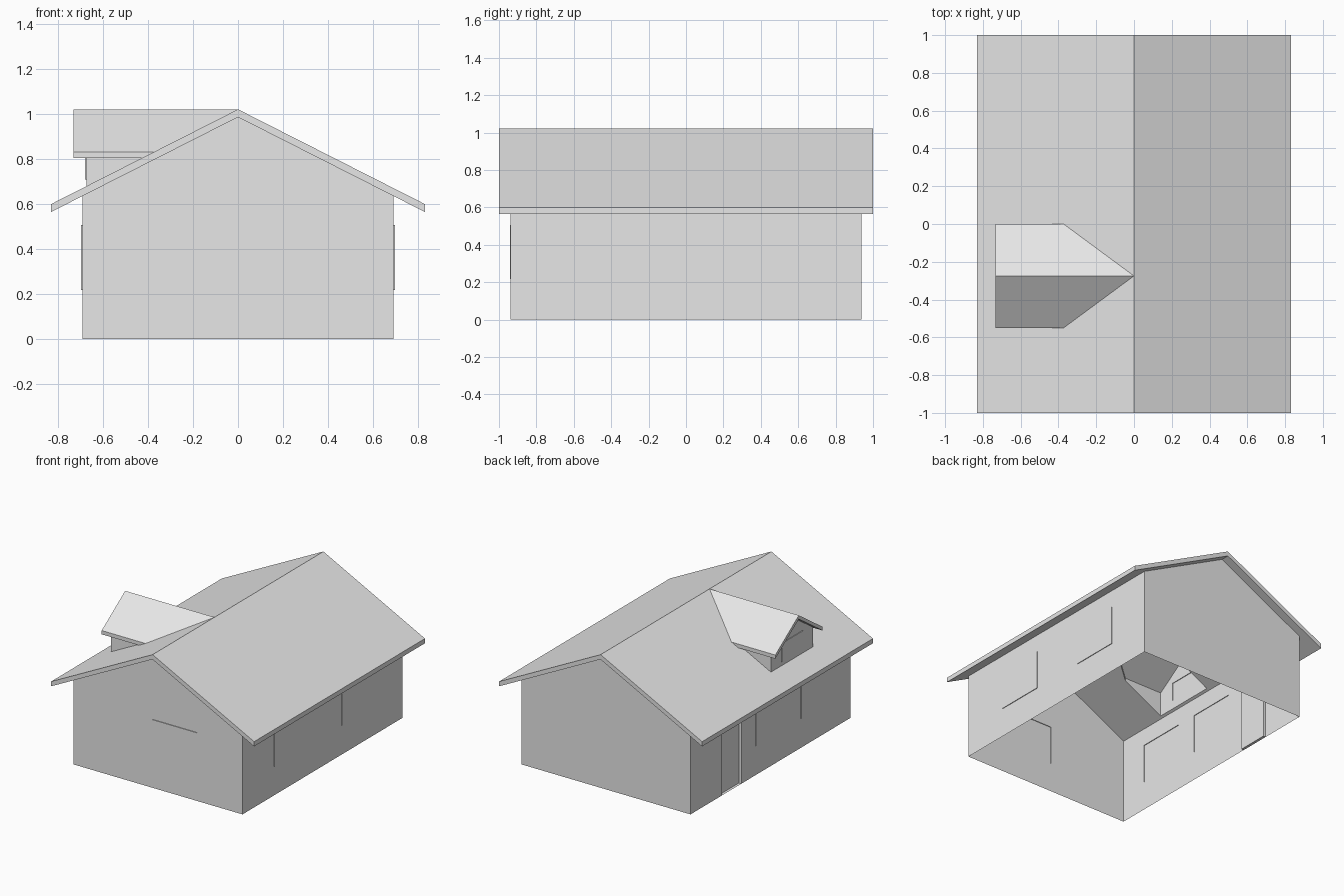
import bpy, bmesh
from mathutils import Vector

cube = bpy.data.objects.get("Cube")
if cube:
    bpy.data.objects.remove(cube, do_unlink=True)

# Single plain material
grey = bpy.data.materials.new("plain_grey")
grey.use_nodes = True
colour = (0.8, 0.8, 0.8, 1)
grey.diffuse_color = colour
grey.node_tree.nodes["Principled BSDF"].inputs["Base Color"].default_value = colour

# Main proportions
WALL_X, WALL_Y = 0.693, 0.937
ROOF_X, ROOF_Y, RIDGE, EAVE, THICK = 0.832, 1.0, 1.022, 0.6, 0.035
SLOPE = (RIDGE - EAVE) / ROOF_X
DORMER_Y, DORMER_X = -0.275, -0.675
DORMER_EAVE, DORMER_HALF, DORMER_THICK = 0.833, 0.275, 0.028


def finish(name, bm):
    mesh = bpy.data.meshes.new(name)
    bm.to_mesh(mesh)
    bm.free()
    mesh.materials.append(grey)
    obj = bpy.data.objects.new(name, mesh)
    bpy.context.collection.objects.link(obj)
    return obj


def prism(outline, place, start, end, skip=(), caps=(True, True)):
    """Sweep an outline from start to end; skip lists outline sides left open."""
    bm = bmesh.new()
    a = [bm.verts.new(place(u, v, start)) for u, v in outline]
    b = [bm.verts.new(place(u, v, end)) for u, v in outline]
    n = len(outline)
    for i in range(n):
        if i not in skip:
            j = (i + 1) % n
            bm.faces.new((a[i], a[j], b[j], b[i]))
    if caps[0]:
        bm.faces.new(a)
    if caps[1]:
        bm.faces.new(b)
    bmesh.ops.recalc_face_normals(bm, faces=bm.faces[:])
    return bm


def along_y(u, v, t):
    return (u, t, v)


def along_x(u, v, t):
    return (t, u, v)


def along_z(u, v, t):
    return (u, v, t)


def panel(bm, normal, low, high, bottom, top, depth):
    """Cut a rectangle in the wall facing normal and push it out by depth."""
    normal = Vector(normal)
    side = Vector((abs(normal.y), abs(normal.x), 0))
    up = Vector((0, 0, 1))

    def wall_faces():
        return [f for f in bm.faces if abs(f.normal.dot(normal)) > 0.99
                and f.calc_center_median().dot(normal) > 0.5]

    for axis, value in ((side, low), (side, high), (up, bottom), (up, top)):
        faces = wall_faces()
        edges = list({e for f in faces for e in f.edges})
        verts = list({v for f in faces for v in f.verts})
        bmesh.ops.bisect_plane(bm, geom=faces + edges + verts, dist=1e-5,
                               plane_co=axis * value, plane_no=axis)
        bm.normal_update()
    inside = []
    for f in wall_faces():
        c = f.calc_center_median()
        if low < c.dot(side) < high and bottom < c.z < top:
            inside.append(f)
    made = bmesh.ops.extrude_face_region(bm, geom=inside)["geom"]
    moved = [g for g in made if isinstance(g, bmesh.types.BMVert)]
    bmesh.ops.translate(bm, verts=moved, vec=normal * depth)
    leftover = [f for f in inside if f.is_valid]
    if leftover:
        bmesh.ops.delete(bm, geom=leftover, context='FACES_ONLY')
    bm.normal_update()


# House walls: open underneath and below the roof
shoulder = RIDGE - THICK - SLOPE * WALL_X
profile = [(-WALL_X, 0), (WALL_X, 0), (WALL_X, shoulder),
           (0, RIDGE - THICK), (-WALL_X, shoulder)]
walls = prism(profile, along_y, -WALL_Y, WALL_Y, skip=(0, 2, 3))
WINDOWS = [((0, -1, 0), -0.045), ((1, 0, 0), -0.57), ((1, 0, 0), 0.223),
           ((-1, 0, 0), -0.72), ((-1, 0, 0), -0.188)]
for facing, start in WINDOWS:
    panel(walls, facing, start, start + 0.367, 0.217, 0.507, 0.005)
# Recessed door
panel(walls, (-1, 0, 0), 0.343, 0.576, 0, 0.507, -0.02)
finish("house_walls", walls)

# Main roof slab
roof_profile = [(-ROOF_X, EAVE), (0, RIDGE), (ROOF_X, EAVE),
                (ROOF_X, EAVE - THICK), (0, RIDGE - THICK),
                (-ROOF_X, EAVE - THICK)]
roof = finish("main_roof", prism(roof_profile, along_y, -ROOF_Y, ROOF_Y))

# Opening through the roof into the dormer
HALF = 0.245
hole = [(DORMER_X, DORMER_Y - HALF), (-0.36, DORMER_Y - HALF),
        (-0.02, DORMER_Y), (-0.36, DORMER_Y + HALF),
        (DORMER_X, DORMER_Y + HALF)]
cutter = finish("roof_opening_cutter", prism(hole, along_z, 0.4, 1.2))
cutter.hide_render = True
cut = roof.modifiers.new("opening", 'BOOLEAN')
cut.operation = 'DIFFERENCE'
cut.solver = 'EXACT'
cut.object = cutter
bpy.context.view_layer.objects.active = roof
bpy.ops.object.modifier_apply(modifier=cut.name)
bpy.data.objects.remove(cutter, do_unlink=True)

# Dormer walls, trimmed to the main roof slope
dormer_slope = (RIDGE - DORMER_EAVE) / DORMER_HALF
peak = RIDGE - DORMER_THICK
cheek = peak - dormer_slope * HALF
gable = [(DORMER_Y - HALF, 0.6), (DORMER_Y + HALF, 0.6),
         (DORMER_Y + HALF, cheek), (DORMER_Y, peak), (DORMER_Y - HALF, cheek)]
dormer = prism(gable, along_x, DORMER_X, -0.2, skip=(0, 2, 3),
               caps=(True, False))
bmesh.ops.bisect_plane(dormer, geom=dormer.verts[:] + dormer.edges[:] + dormer.faces[:],
                       dist=1e-5, plane_co=(0, 0, RIDGE),
                       plane_no=(-SLOPE, 0, 1), clear_inner=True)
dormer.normal_update()
panel(dormer, (-1, 0, 0), DORMER_Y - 0.122, DORMER_Y + 0.122, 0.71, 0.847, 0.005)
finish("dormer_walls", dormer)

# Dormer roof: two mirrored slopes running back to the main ridge
valley = -(RIDGE - DORMER_EAVE) / SLOPE
FRONT = -0.732
bm = bmesh.new()
layers = []
for drop in (0, DORMER_THICK):
    layers.append([bm.verts.new((x, DORMER_Y + y, z - drop)) for x, y, z in (
        (FRONT, 0, RIDGE), (0, 0, RIDGE),
        (valley, DORMER_HALF, DORMER_EAVE), (FRONT, DORMER_HALF, DORMER_EAVE),
        (FRONT, -DORMER_HALF, DORMER_EAVE), (valley, -DORMER_HALF, DORMER_EAVE))])
top, under = layers
for layer in layers:
    for slope in ((0, 1, 2, 3), (0, 4, 5, 1)):
        bm.faces.new([layer[i] for i in slope])
rim = (0, 3, 2, 1, 5, 4)
for i, j in zip(rim, rim[1:] + rim[:1]):
    bm.faces.new((top[i], top[j], under[j], under[i]))
bmesh.ops.recalc_face_normals(bm, faces=bm.faces[:])
finish("dormer_roof", bm)
